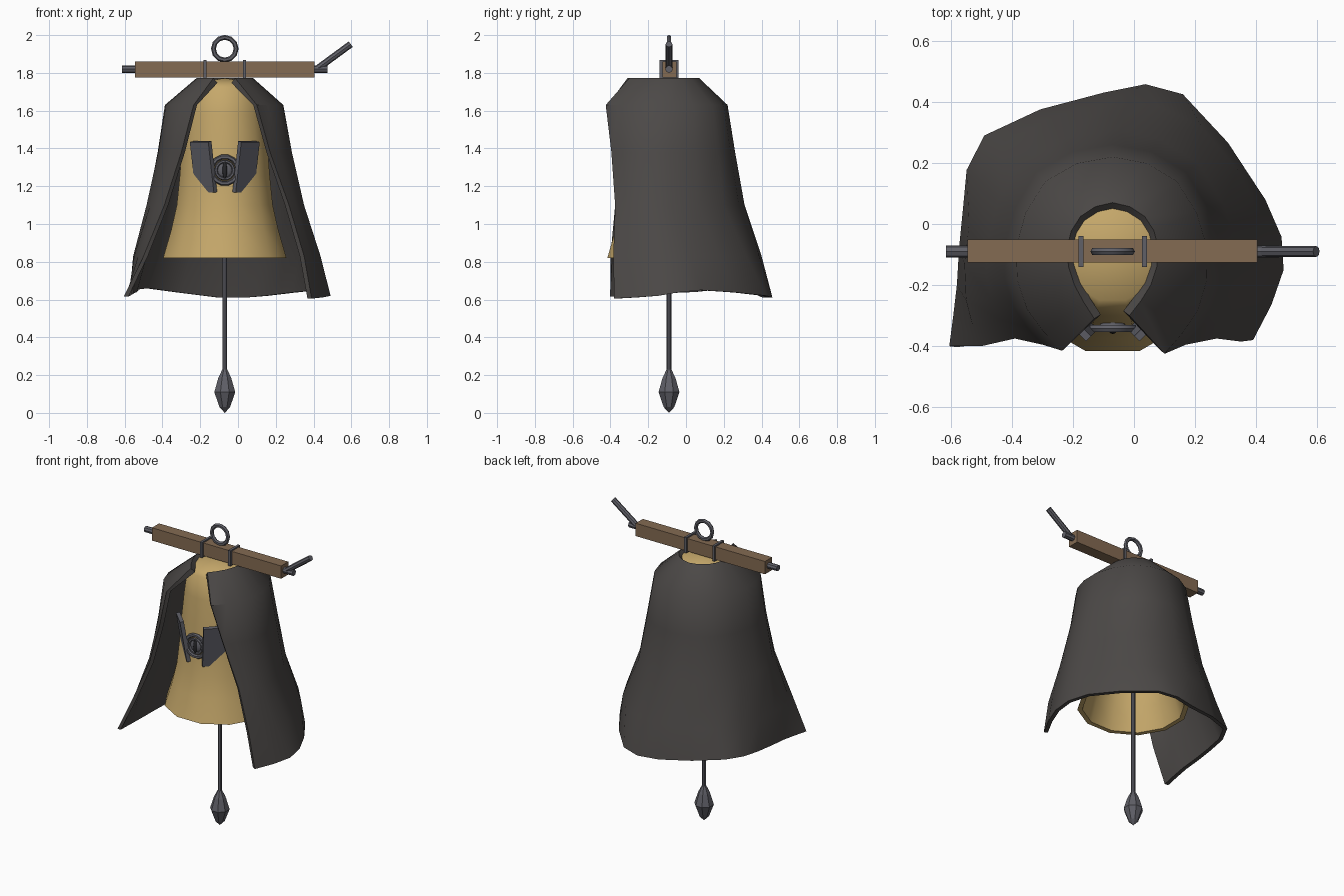
import bpy, bmesh, math
from mathutils import Vector, Matrix

if "Cube" in bpy.data.objects:
    bpy.data.objects.remove(bpy.data.objects["Cube"])

CX, CY = -0.07, -0.09          # axis of the bell


def material(name, rgb):
    m = bpy.data.materials.new(name)
    m.diffuse_color = (*rgb, 1)
    m.use_nodes = True
    m.node_tree.nodes["Principled BSDF"].inputs["Base Color"].default_value = m.diffuse_color
    return m


GOLD = material("brass", (0.56, 0.39, 0.145))
CLOTH = material("dark_cloth", (0.072, 0.066, 0.063))
WOOD = material("wood", (0.23, 0.145, 0.085))
METAL = material("iron", (0.115, 0.115, 0.135))
DARK = material("pupil_black", (0.02, 0.02, 0.023))


def add(name, bm, mat, smooth=None):
    bmesh.ops.recalc_face_normals(bm, faces=bm.faces)
    me = bpy.data.meshes.new(name)
    bm.to_mesh(me)
    bm.free()
    ob = bpy.data.objects.new(name, me)
    bpy.context.collection.objects.link(ob)
    me.materials.append(mat)
    if smooth:
        bpy.ops.object.select_all(action='DESELECT')
        ob.select_set(True)
        bpy.context.view_layer.objects.active = ob
        bpy.ops.object.shade_smooth_by_angle(angle=math.radians(smooth))
    return ob


def grid(rows, wrap):
    """Skin rows of points with quads."""
    bm = bmesh.new()
    vs = [[bm.verts.new(p) for p in r] for r in rows]
    n = len(rows[0])
    for a, b in zip(vs, vs[1:]):
        for i in range(n if wrap else n - 1):
            j = (i + 1) % n
            bm.faces.new((a[i], a[j], b[j], b[i]))
    bmesh.ops.remove_doubles(bm, verts=bm.verts, dist=1e-5)
    return bm


def lathe(name, profile, n, mat, smooth=None):
    rows = [[(CX + r * math.cos((i + .5) * math.tau / n),
              CY + r * math.sin((i + .5) * math.tau / n), z) for i in range(n)]
            for r, z in profile]
    return add(name, grid(rows, True), mat, smooth)


def box(name, loc, size, mat, rot=Matrix()):
    bm = bmesh.new()
    bmesh.ops.create_cube(bm, size=1, matrix=Matrix.Translation(loc) @ rot @ Matrix.Diagonal((*size, 1)))
    return add(name, bm, mat)


def rod(name, a, b, r, mat, n=8):
    a, b = Vector(a), Vector(b)
    q = (b - a).to_track_quat('Z', 'Y').to_matrix().to_4x4()
    bm = bmesh.new()
    bmesh.ops.create_cone(bm, cap_ends=True, segments=n, radius1=r, radius2=r,
                          depth=(b - a).length, matrix=Matrix.Translation((a + b) / 2) @ q)
    return add(name, bm, mat)


def ring(name, loc, major, minor, mat, n=12, m=6):
    """Torus standing in the xz plane."""
    rows = []
    for i in range(n + 1):
        t = i * math.tau / n
        row = []
        for j in range(m):
            s = j * math.tau / m
            d = major + minor * math.cos(s)
            row.append((loc[0] + d * math.cos(t), loc[1] + minor * math.sin(s), loc[2] + d * math.sin(t)))
        rows.append(row)
    return add(name, grid(rows, True), mat, 50)


def lens(name, loc, size, mat):
    bm = bmesh.new()
    bmesh.ops.create_uvsphere(bm, u_segments=12, v_segments=8, radius=1,
                              matrix=Matrix.Translation(loc) @ Matrix.Diagonal((*size, 1)))
    return add(name, bm, mat, 60)


# Bell: outer wall, lip, inner wall
bell = [(0, 1.772), (.165, 1.75), (.197, 1.72), (.217, 1.58), (.235, 1.4), (.247, 1.25),
        (.263, 1.1), (.293, .97), (.338, .82)]
inner = [(.308, .82), (.265, .97), (.235, 1.1), (.205, 1.4), (.17, 1.69), (0, 1.71)]
lathe("bell", bell + inner, 12, GOLD, 40)

# Clapper
lathe("clapper_ball", [(0, 0), (.03, .03), (.06, .11), (.037, .185), (.014, .23), (0, .235)], 8, METAL)
rod("clapper_rod", (CX, CY, .2), (CX, CY, 1.72), .013, METAL)

# Yoke beam with axles, straps, lever and hanging ring
box("yoke_beam", (CX, CY + .002, 1.818), (.95, .075, .085), WOOD)
rod("axle_left", (-.615, CY, 1.82), (-.53, CY, 1.82), .02, METAL)
rod("axle_right", (.39, CY, 1.82), (.475, CY, 1.82), .02, METAL)
rod("lever", (.41, CY, 1.815), (.597, CY, 1.952), .018, METAL)
for side in (-1, 1):
    box("strap", (CX + side * .104, CY, 1.818), (.016, .1, .103), METAL)
ring("hanging_ring", (CX, CY, 1.928), .06, .013, METAL)

# Eye emblem on the bell front
ring("eye_rim", (CX, -.342, 1.285), .071, .013, METAL, 14)
ring("eye_inner_rim", (CX, -.345, 1.285), .047, .009, METAL, 14)
lens("eye_ball", (CX, -.335, 1.285), (.045, .018, .045), METAL)
lens("eye_pupil", (CX, -.35, 1.285), (.012, .01, .048), DARK)

# Angled plates either side of the eye, leaning outward at the top
for side in (-1, 1):
    rot = Matrix.Rotation(side * math.radians(45), 4, 'Z') @ Matrix.Rotation(math.radians(9), 4, 'X')
    box("eye_plate", (CX + side * .113, -.312, 1.302), (.138, .024, .272), METAL, rot)

# Cloak: plan outline at each height, left front edge round the back to right front edge
LEVELS = [
    (1.772, [(-.13, -.31), (-.195, -.2), (-.22, -.08), (-.175, .025), (-.07, .07),
             (.035, .025), (.08, -.08), (.055, -.2), (-.015, -.30)]),
    (1.63, [(-.235, -.415), (-.35, -.28), (-.387, -.08), (-.29, .14), (-.07, .22),
            (.14, .14), (.24, -.08), (.21, -.28), (.10, -.425)]),
    (1.38, [(-.30, -.395), (-.395, -.27), (-.425, -.08), (-.32, .17), (-.07, .26),
            (.17, .17), (.285, -.08), (.26, -.27), (.17, -.395)]),
    (1.10, [(-.39, -.375), (-.465, -.25), (-.48, -.06), (-.37, .2), (-.07, .31),
            (.21, .2), (.34, -.08), (.335, -.25), (.27, -.375)]),
    (.83, [(-.50, -.40), (-.55, -.25), (-.54, .0), (-.43, .26), (-.08, .40),
           (.22, .32), (.42, .02), (.42, -.2), (.35, -.385)]),
    (.63, [(-.605, -.40), (-.58, -.2), (-.56, .05), (-.49, .29), (-.1, .43),
           (.16, .425), (.43, .08), (.49, -.15), (.39, -.38)]),
]
HEM = [-.015, 0, .01, .03, -.02, -.01, .02, -.01, -.025]


def refine(pts):
    """Insert a rounded midpoint between neighbouring points."""
    out = []
    for i in range(len(pts) - 1):
        b, c = pts[i], pts[i + 1]
        a = pts[i - 1] if i else 2 * b - c
        d = pts[i + 2] if i + 2 < len(pts) else 2 * c - b
        out += [b, (9 * (b + c) - a - d) / 16]
    return out + [pts[-1]]


rows = [refine([Vector((x, y, z + (HEM[i] if z < .7 else 0))) for i, (x, y) in enumerate(p)])
        for z, p in LEVELS]

# Thickness: inner layer pulled towards the axis, joined all round the border
T = .025
thick = []
for row in rows:
    new = []
    for i, p in enumerate(row):
        t = row[min(i + 1, len(row) - 1)] - row[max(i - 1, 0)]
        nrm = Vector((t.y, -t.x, 0)).normalized()     # horizontal, pointing inwards
        new.append(p + nrm * T)
    thick.append(new)
thick[0] = [p - Vector((0, 0, T)) for p in thick[0]]
loops = [r + r2[::-1] for r, r2 in zip(rows, thick)]
bm = grid(loops, True)
bm.verts.ensure_lookup_table()
n, k = len(loops[0]), len(rows[0])
for start in (0, (len(loops) - 1) * n):               # collar and hem strips
    for i in range(k - 1):
        ids = (i, i + 1, n - 2 - i, n - 1 - i)
        bm.faces.new([bm.verts[start + j] for j in ids])
add("cloak", bm, CLOTH, 42)
